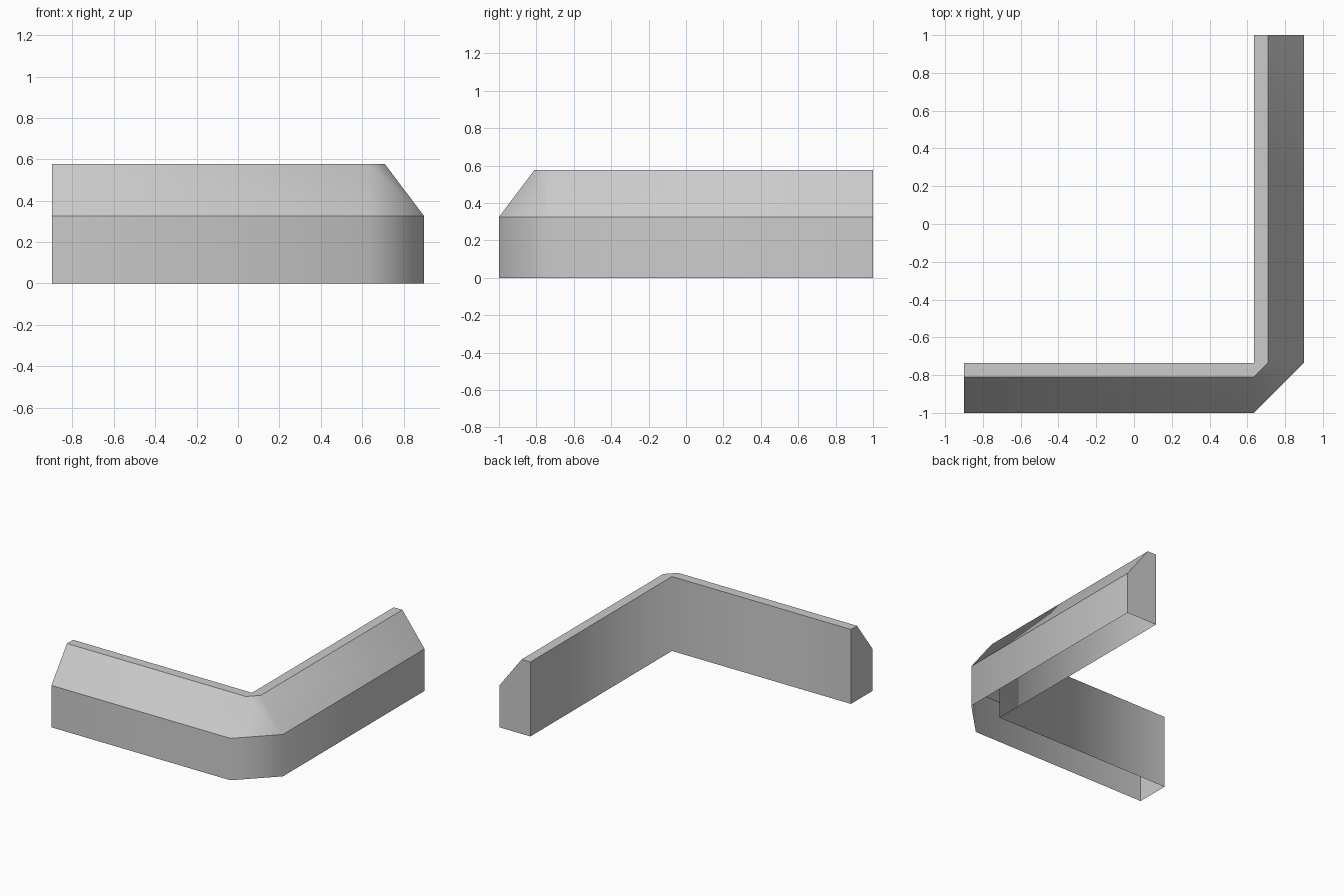
import bpy, bmesh

if "Cube" in bpy.data.objects:
    bpy.data.objects.remove(bpy.data.objects["Cube"])

X, Y = 0.90, 1.00            # half extents
DEPTH, TOP_W = 0.265, 0.075  # width at the base and at the top
Z_WALL, Z_TOP = 0.325, 0.577
IX, IY = X - DEPTH, -Y + DEPTH   # inner corner

# Wall profile: distance out from the inner face, and height
profile = [(0, 0), (0, Z_TOP), (TOP_W, Z_TOP), (DEPTH, Z_WALL), (DEPTH, 0)]

# Stations along the L: inner point and outward direction
stations = [(-X, IY, 0, -1), (IX, IY, 0, -1), (IX, IY, 1, 0), (IX, Y, 1, 0)]

bm = bmesh.new()
rings = [[bm.verts.new((x + dx * d, y + dy * d, z)) for d, z in profile]
         for x, y, dx, dy in stations]

# Shell along the run, open underneath
for a, b in zip(rings, rings[1:]):
    for i in range(len(profile) - 1):
        bm.faces.new((a[i], a[i + 1], b[i + 1], b[i]))

# End caps
bm.faces.new(rings[0])
bm.faces.new(rings[-1][::-1])

# The two arms share the inner corner edge
bmesh.ops.remove_doubles(bm, verts=bm.verts, dist=0.0005)
bmesh.ops.dissolve_degenerate(bm, dist=0.0005, edges=bm.edges)
bmesh.ops.recalc_face_normals(bm, faces=bm.faces)
bm.faces.ensure_lookup_table()

# Make sure the shell faces outward
low = min(bm.faces, key=lambda f: f.calc_center_median().y)
if low.normal.y > 0:
    bmesh.ops.reverse_faces(bm, faces=bm.faces)

# Smooth around the bend, sharp along the run and at the ends
for f in bm.faces:
    f.smooth = True
for e in bm.edges:
    p, q = (v.co for v in e.verts)
    at_end = any(all(abs(c[k] - lim) < 0.001 for c in (p, q))
                 for k, lim in ((0, -X), (1, Y)))
    along_run = abs(p.z - q.z) < 0.001 and not (
        abs(p.z - Z_TOP) < 0.001 and len({round(f.normal.z, 2) for f in e.link_faces}) == 1)
    e.smooth = not (at_end or along_run)

mesh = bpy.data.meshes.new("corner_barrier")
bm.to_mesh(mesh)
bm.free()
barrier = bpy.data.objects.new("corner_barrier", mesh)
bpy.context.collection.objects.link(barrier)

grey = bpy.data.materials.new("light_grey")
grey.diffuse_color = (0.6, 0.6, 0.6, 1)
grey.use_nodes = True
grey.node_tree.nodes["Principled BSDF"].inputs["Base Color"].default_value = grey.diffuse_color
mesh.materials.append(grey)
